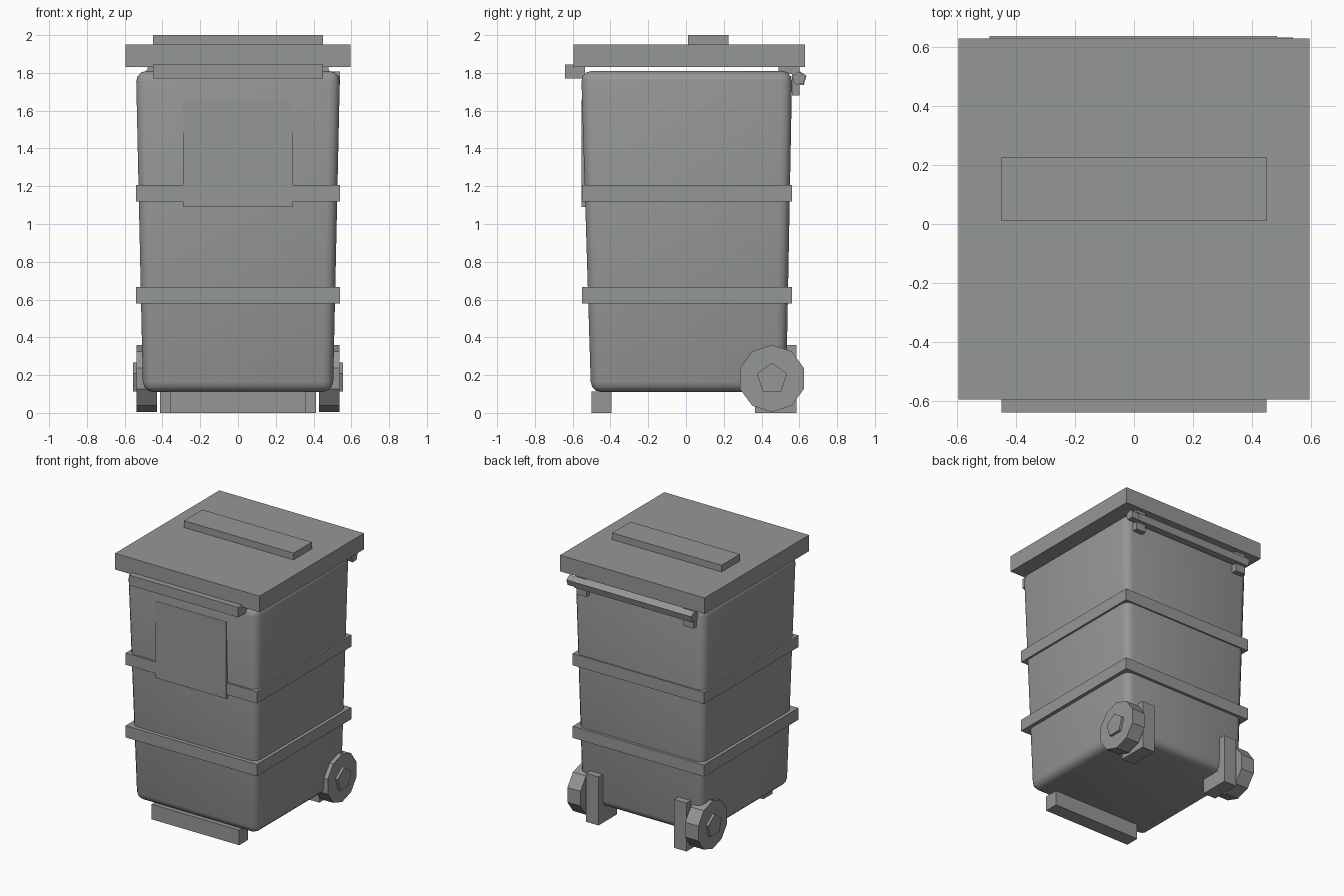
import bpy
import bmesh
import math

if "Cube" in bpy.data.objects:
    bpy.data.objects.remove(bpy.data.objects["Cube"], do_unlink=True)

grey = bpy.data.materials.new("bin grey")
grey.use_nodes = True
COLOUR = (0.30, 0.31, 0.30, 1)
grey.diffuse_color = COLOUR
grey.node_tree.nodes["Principled BSDF"].inputs["Base Color"].default_value = COLOUR


def finish(name, bm):
    bmesh.ops.recalc_face_normals(bm, faces=bm.faces)
    mesh = bpy.data.meshes.new(name)
    bm.to_mesh(mesh)
    bm.free()
    mesh.materials.append(grey)
    ob = bpy.data.objects.new(name, mesh)
    bpy.context.collection.objects.link(ob)
    return ob


def box(name, x, y, z):
    bm = bmesh.new()
    bmesh.ops.create_cube(bm, size=1)
    for v in bm.verts:
        for i, (lo, hi) in enumerate((x, y, z)):
            v.co[i] = hi if v.co[i] > 0 else lo
    return finish(name, bm)


def prism_x(name, x, y, z, radius, sides, turn=0.0):
    """Prism along x, with its first corner pointing up before the turn."""
    bm = bmesh.new()
    corners = []
    for i in range(sides):
        a = turn + math.tau * i / sides
        corners.append(bm.verts.new((x[0], y + radius * math.sin(a), z + radius * math.cos(a))))
    face = bm.faces.new(corners)
    side = bmesh.ops.extrude_face_region(bm, geom=[face])["geom"]
    bmesh.ops.translate(bm, vec=(x[1] - x[0], 0, 0),
                        verts=[g for g in side if isinstance(g, bmesh.types.BMVert)])
    return finish(name, bm)


# Tapered body with rounded edges
bm = bmesh.new()
bmesh.ops.create_cube(bm, size=1)
for v in bm.verts:
    top = v.co.z > 0
    half = 0.54 if top else 0.503
    front, back = (-0.555, 0.562) if top else (-0.503, 0.53)
    v.co = (math.copysign(half, v.co.x), back if v.co.y > 0 else front, 1.81 if top else 0.11)
body = finish("body", bm)
bevel = body.modifiers.new("rounding", "BEVEL")
bevel.width = 0.055
bevel.segments = 3
bpy.context.view_layer.objects.active = body
body.select_set(True)
bpy.ops.object.modifier_apply(modifier=bevel.name)
bpy.ops.object.shade_smooth_by_angle(angle=math.radians(40))

# Bands round the body and the front plate
for name, low in (("lower_band", 0.58), ("upper_band", 1.12)):
    box(name, (-0.54, 0.54), (-0.55, 0.56), (low, low + 0.087))
box("front_plate", (-0.29, 0.29), (-0.553, -0.45), (1.09, 1.66))

# Lid with its grips
box("lid", (-0.595, 0.595), (-0.595, 0.63), (1.83, 1.95))
box("lid_ridge", (-0.45, 0.45), (0.01, 0.225), (1.95, 2.0))
box("front_handle", (-0.45, 0.45), (-0.64, -0.535), (1.77, 1.845))

# Rear bar and the pin at its end
prism_x("rear_bar", (-0.49, 0.485), 0.598, 1.77, 0.042, 5, math.radians(70))
prism_x("rear_bar_pin", (0.485, 0.54), 0.598, 1.77, 0.037, 5, math.radians(70))

# Front foot
box("front_foot", (-0.36, 0.36), (-0.5, -0.395), (0, 0.112))

# Paired brackets, rear struts and wheels
for side, s in (("left", 1), ("right", -1)):
    def span(a, b):
        return tuple(sorted((s * a, s * b)))

    box(side + "_bracket_arm", span(0.4, 0.48), (0.49, 0.6), (1.795, 1.83))
    box(side + "_bracket", span(0.4, 0.48), (0.56, 0.6), (1.68, 1.83))
    box(side + "_rear_foot", span(0.31, 0.413), (0.365, 0.585), (0, 0.112))
    box(side + "_rear_post", span(0.31, 0.413), (0.515, 0.585), (0, 0.36))
    prism_x(side + "_axle", span(0.38, 0.45), 0.455, 0.182, 0.05, 8)
    prism_x(side + "_wheel", span(0.43, 0.538), 0.455, 0.182, 0.178, 10)
    prism_x(side + "_hub", span(0.53, 0.557), 0.455, 0.182, 0.084, 5)
